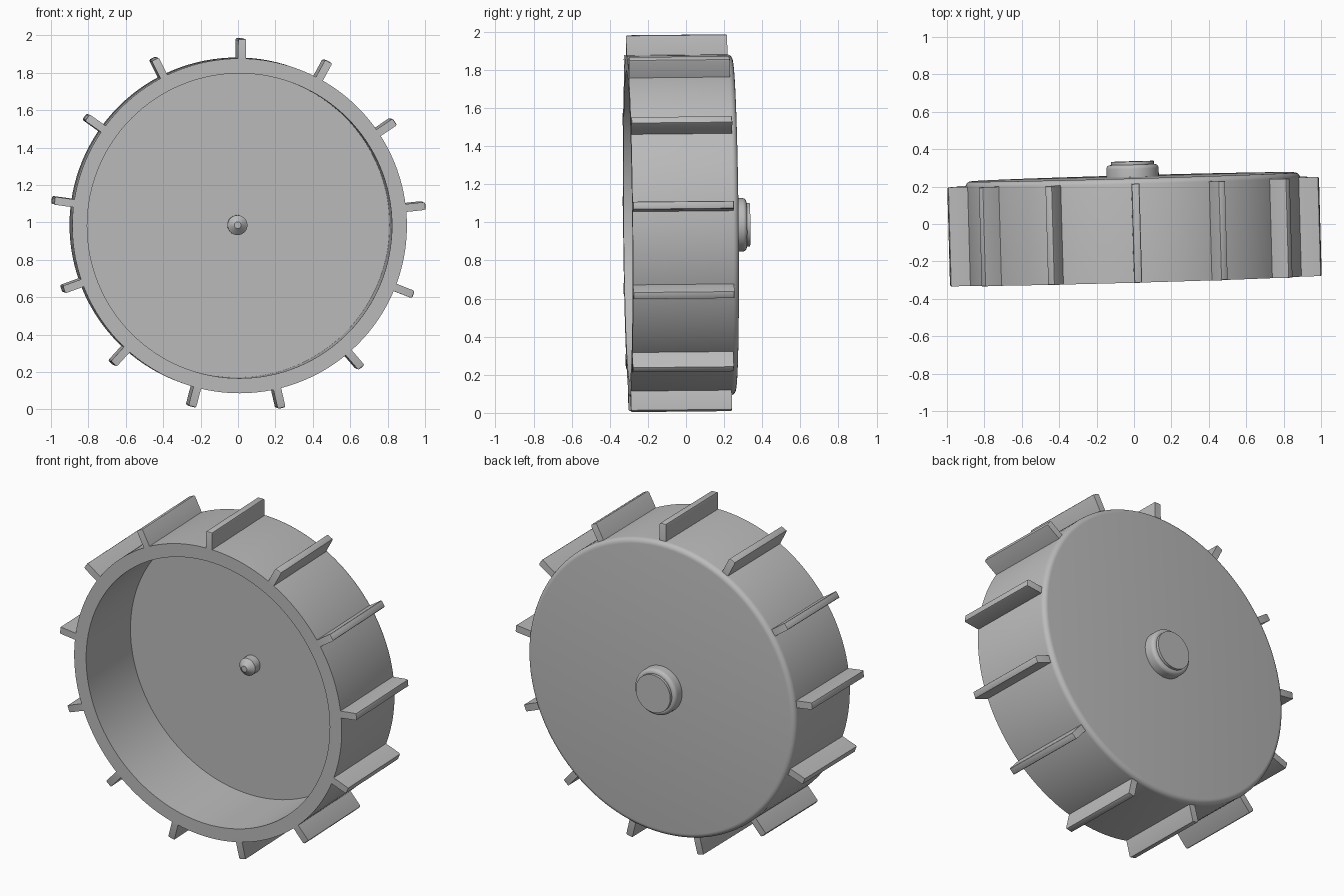
import bpy, bmesh, math
from mathutils import Matrix

if "Cube" in bpy.data.objects:
    bpy.data.objects.remove(bpy.data.objects["Cube"], do_unlink=True)

# Single grey material
grey = bpy.data.materials.new("plain grey")
grey.use_nodes = True
colour = (0.5, 0.5, 0.5, 1)
grey.diffuse_color = colour
grey.node_tree.nodes["Principled BSDF"].inputs["Base Color"].default_value = colour

# The whole wheel leans slightly about its centre
TILT = (Matrix.Translation((0, 0, 0.984))
        @ Matrix.Rotation(0.028, 4, 'Z') @ Matrix.Rotation(0.01, 4, 'X'))


def finish(name, bm):
    bmesh.ops.recalc_face_normals(bm, faces=bm.faces)
    bm.transform(TILT)
    mesh = bpy.data.meshes.new(name)
    bm.to_mesh(mesh)
    bm.free()
    mesh.materials.append(grey)
    obj = bpy.data.objects.new(name, mesh)
    bpy.context.collection.objects.link(obj)
    bpy.ops.object.select_all(action='DESELECT')
    obj.select_set(True)
    bpy.context.view_layer.objects.active = obj
    bpy.ops.object.shade_smooth_by_angle(angle=math.radians(32))
    return obj


def lathe(name, profile, steps):
    """Spin (radius, y) points round the y axis."""
    bm = bmesh.new()
    verts = [bm.verts.new((r, y, 0)) for r, y in profile]
    edges = [bm.edges.new(pair) for pair in zip(verts, verts[1:])]
    bmesh.ops.spin(bm, geom=verts + edges, cent=(0, 0, 0), axis=(0, 1, 0),
                   angle=math.tau, steps=steps)
    bmesh.ops.remove_doubles(bm, verts=bm.verts, dist=1e-5)
    return finish(name, bm)


def arc(r, y, size, start, end, n=5):
    """Rounded corner points, angles in degrees from the radial direction."""
    angles = [math.radians(start + (end - start) * i / n) for i in range(n + 1)]
    return [(r + size * math.cos(a), y + size * math.sin(a)) for a in angles]


# Open drum with a closed, rounded back
FRONT, BACK, FLOOR = -0.305, 0.252, 0.145
lathe("drum", [(0, FLOOR), (0.815, FLOOR), (0.815, FRONT), (0.895, FRONT)]
      + arc(0.865, BACK - 0.03, 0.03, 0, 90) + [(0, BACK)], 128)

# Pointed axle pin inside the drum
lathe("axle_pin", [(0, FLOOR + 0.01), (0.053, FLOOR + 0.01), (0.053, 0.095),
                   (0.018, 0.063), (0, 0.063)], 40)

# Rounded hub with a raised cap on the back
lathe("hub", [(0, BACK - 0.01), (0.14, BACK - 0.01)]
      + arc(0.118, 0.296, 0.022, 0, 90) + [(0.115, 0.318), (0.115, 0.335), (0, 0.335)], 64)

# Paddles spaced evenly round the drum
COUNT, INNER, TIP, THICK = 13, 0.87, 1.0, 0.042
length = 0.225 - FRONT
for i in range(COUNT):
    bm = bmesh.new()
    bmesh.ops.create_cube(bm, size=1, matrix=Matrix.Translation(
        (0, FRONT + length / 2, (INNER + TIP) / 2))
        @ Matrix.Diagonal((THICK, length, TIP - INNER, 1)))
    tip_edges = [e for e in bm.edges if all(v.co.z > TIP - 0.01 for v in e.verts)]
    bmesh.ops.bevel(bm, geom=tip_edges, offset=0.009, segments=2,
                    profile=0.5, affect='EDGES')
    bm.transform(Matrix.Rotation(math.tau * i / COUNT + 0.014, 4, 'Y'))
    finish(f"paddle_{i + 1}", bm)
